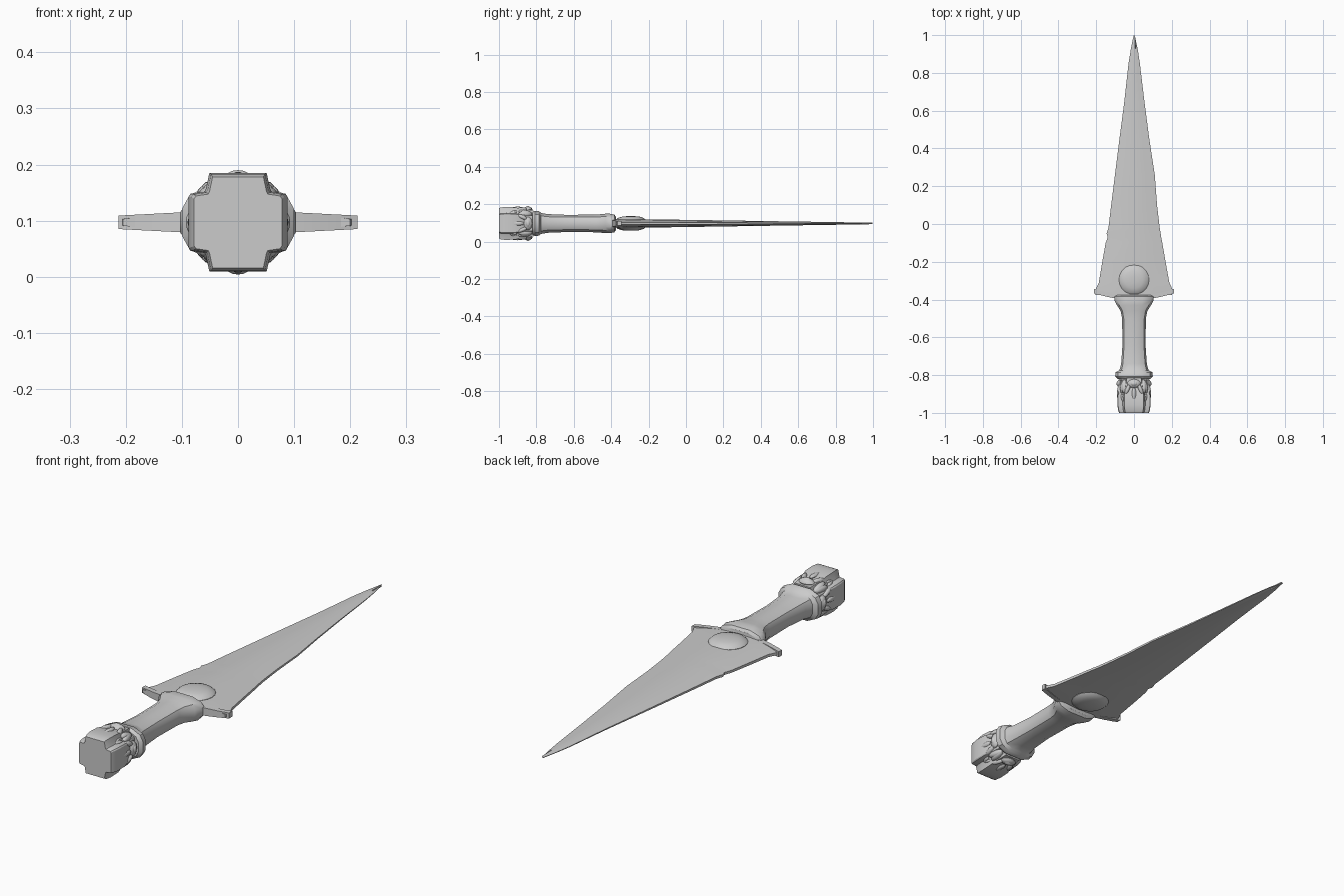
import bpy, bmesh, math
from mathutils import Matrix, Vector

cube = bpy.data.objects.get("Cube")
if cube:
    bpy.data.objects.remove(cube, do_unlink=True)

CZ = 0.097  # height of the weapon's long axis

grey = bpy.data.materials.new("plain grey")
grey.use_nodes = True
grey.diffuse_color = (0.6, 0.6, 0.6, 1)
grey.node_tree.nodes["Principled BSDF"].inputs["Base Color"].default_value = (0.6, 0.6, 0.6, 1)


def finish(name, bm, angle=30):
    bmesh.ops.recalc_face_normals(bm, faces=bm.faces)
    mesh = bpy.data.meshes.new(name)
    bm.to_mesh(mesh)
    bm.free()
    obj = bpy.data.objects.new(name, mesh)
    bpy.context.collection.objects.link(obj)
    mesh.materials.append(grey)
    bpy.ops.object.select_all(action='DESELECT')
    obj.select_set(True)
    bpy.context.view_layer.objects.active = obj
    bpy.ops.object.shade_smooth_by_angle(angle=math.radians(angle))
    return obj


def loft(bm, rings):
    """Skin a list of closed point rings and cap both ends."""
    loops = [[bm.verts.new(p) for p in ring] for ring in rings]
    n = len(loops[0])
    for a, b in zip(loops, loops[1:]):
        for i in range(n):
            j = (i + 1) % n
            bm.faces.new((a[i], a[j], b[j], b[i]))
    bm.faces.new(loops[0])
    bm.faces.new(loops[-1])


def section(outline, y, half_x, half_z):
    return [(x * half_x, y, CZ + z * half_z) for x, z in outline]


def four_way(points):
    """Mirror one quadrant of an outline into all four."""
    q = points
    r = q[::-1]
    return (q + [(-x, z) for x, z in r] + [(-x, -z) for x, z in q] + [(x, -z) for x, z in r])


OCT = four_way([(1, 0.35), (0.86, 0.72), (0.45, 1)])
CROSS = four_way([(1, 0.52), (0.96, 0.58), (0.68, 0.62), (0.65, 0.68), (0.58, 1)])

# Blade: worn outline with a low central ridge on both faces
left = [(-0.375, 0.205), (-0.355, 0.208), (-0.31, 0.186), (-0.2, 0.168), (-0.1, 0.15),
        (-0.07, 0.139), (-0.05, 0.145), (-0.02, 0.135), (0.1, 0.121), (0.26, 0.101),
        (0.45, 0.077), (0.65, 0.051), (0.85, 0.029), (0.93, 0.016), (0.998, 0.002)]
right = [0.2, 0.208, 0.187, 0.167, 0.15, 0.144, 0.141, 0.136, 0.122, 0.11,
         0.081, 0.055, 0.031, 0.019, 0.004]
bm = bmesh.new()
rings = []
for (y, l), r in zip(left, right):
    fade = min(1, (1 - y) / 1.25)
    ridge, mid, edge = 0.004 + 0.019 * fade, 0.002 + 0.015 * fade, 0.001 + 0.005 * fade
    cx = 0.006 * max(0, y)
    top = [(-l, edge), (-l * 0.55, mid), (cx, ridge), (r * 0.55, mid), (r, edge)]
    rings.append([(x, y, CZ + z) for x, z in top] + [(x, y, CZ - z) for x, z in top[::-1]])
loft(bm, rings)
finish("blade", bm, 25)

# Guard: thin curved strip across the blade's base
bm = bmesh.new()
rings = []
for i in range(-8, 9):
    t = i / 8
    x, y, h = 0.213 * t, -0.39 + 0.035 * t * t, 0.023 - 0.011 * abs(t)
    rings.append([(x, y - 0.011, CZ - h), (x, y + 0.011, CZ - h),
                  (x, y + 0.011, CZ + h), (x, y - 0.011, CZ + h)])
loft(bm, rings)
finish("guard", bm)

# Round boss set through both faces of the blade
bm = bmesh.new()
rings = []
for h, r in [(-0.039, 0.02), (-0.036, 0.047), (-0.029, 0.07), (-0.02, 0.08),
             (0.02, 0.08), (0.029, 0.07), (0.036, 0.047), (0.039, 0.02)]:
    rings.append([(r * math.cos(a), -0.295 + r * math.sin(a), CZ + h)
                  for a in (math.tau * k / 20 for k in range(20))])
loft(bm, rings)
finish("boss", bm, 40)

# Grip with flared collars at both ends
bm = bmesh.new()
grip = [(-0.375, 0.092, 0.036), (-0.383, 0.103, 0.047), (-0.407, 0.103, 0.052),
        (-0.43, 0.09, 0.052), (-0.46, 0.071, 0.049), (-0.5, 0.063, 0.047),
        (-0.64, 0.061, 0.046), (-0.74, 0.068, 0.05), (-0.775, 0.077, 0.056),
        (-0.785, 0.097, 0.065), (-0.808, 0.1, 0.068), (-0.82, 0.086, 0.06)]
loft(bm, [section(OCT, *s) for s in grip])
finish("grip", bm, 35)

# Pommel: cross-shaped block narrowing to a neck
bm = bmesh.new()
pommel = [(-0.815, 0.065, 0.07), (-0.85, 0.072, 0.074), (-0.88, 0.08, 0.077),
          (-0.91, 0.088, 0.086), (-0.96, 0.088, 0.088), (-0.99, 0.083, 0.086),
          (-1.0, 0.078, 0.081)]
loft(bm, [section(CROSS, *s) for s in pommel])
finish("pommel", bm, 25)


# Carved ornaments repeated on the pommel's four sides
def blob(bm, x, y, out, sx, sy, sz, turn=0):
    m = (Matrix.Translation((x, y, out)) @ Matrix.Rotation(turn, 4, 'Z')
         @ Matrix.Diagonal((sx, sy, sz, 1)))
    bmesh.ops.create_uvsphere(bm, u_segments=10, v_segments=6, radius=1, matrix=m)


for k, side in enumerate(("top", "left", "bottom", "right")):
    bm = bmesh.new()
    blob(bm, 0, -0.845, 0.074, 0.036, 0.024, 0.016)          # brow
    blob(bm, 0, -0.845, 0.084, 0.02, 0.012, 0.009)           # bead
    blob(bm, 0, -0.9, 0.082, 0.012, 0.034, 0.008)            # central ridge
    for s in (-1, 1):
        blob(bm, s * 0.034, -0.875, 0.075, 0.011, 0.032, 0.012, s * 0.4)   # cheek
        blob(bm, s * 0.058, -0.86, 0.05, 0.014, 0.038, 0.016, s * 0.2)     # corner scroll
        blob(bm, s * 0.058, -0.925, 0.05, 0.01, 0.026, 0.012, -s * 0.3)    # lower scroll
    spin = Matrix.Rotation(k * math.pi / 2, 4, 'Y')
    bmesh.ops.transform(bm, verts=bm.verts, matrix=Matrix.Translation((0, 0, CZ)) @ spin)
    finish("pommel_carving_" + side, bm, 40)
